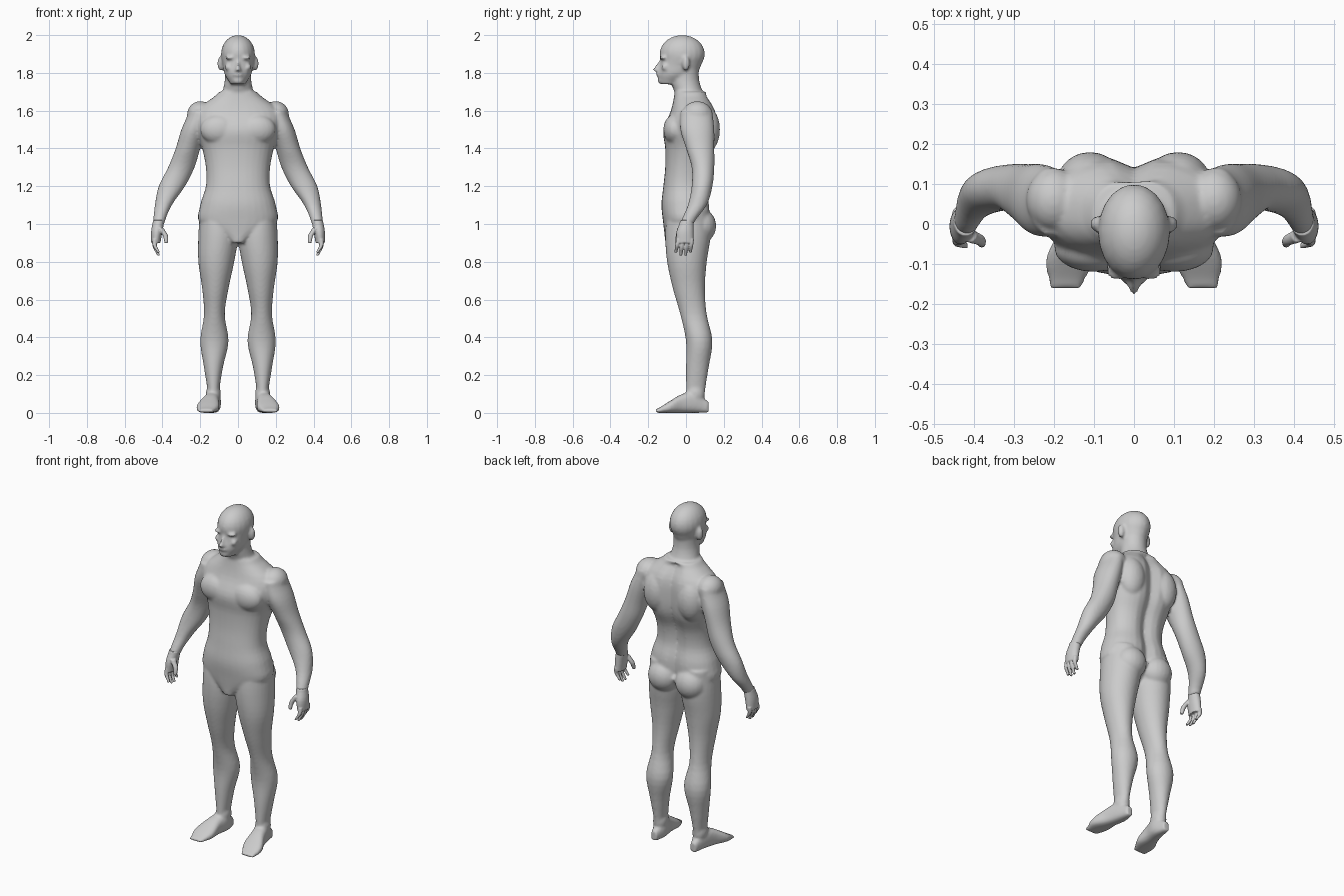
import bpy
import bmesh
from math import cos, sin, pi, exp, copysign
from mathutils import Matrix, Vector

cube = bpy.data.objects.get("Cube")
if cube:
    bpy.data.objects.remove(cube)

skin = bpy.data.materials.new("plain grey")
skin.use_nodes = True
skin.diffuse_color = (.6, .6, .6, 1)
skin.node_tree.nodes["Principled BSDF"].inputs["Base Color"].default_value = skin.diffuse_color


def blend(rows, steps=4):
    """Catmull-Rom blend between neighbouring section rows."""
    rows = [Vector(row) for row in rows]
    padded = [rows[0], *rows, rows[-1]]
    result = []
    for before, start, end, after in zip(padded, padded[1:], padded[2:], padded[3:]):
        leave, arrive = (end - before) / 2, (after - start) / 2
        for step in range(steps):
            t = step / steps
            rise = t * t * (3 - 2 * t)
            result.append(start.lerp(end, rise) + leave * t * (1 - t) ** 2
                          - arrive * t * t * (1 - t))
    return result + [rows[-1]], steps


def rounded(low, high, wave, power):
    """Point on one axis of a superellipse that fills low to high."""
    reach = copysign(abs(wave) ** (2 / power), wave)
    return (low + high) / 2 + (high - low) / 2 * reach


def loft(bm, rows, start, spacing, side=1, power=2, along_y=False, sides=32):
    """Skin evenly spaced sections, each given by its extents on two axes."""
    sections, steps = blend(rows)
    rings = []
    for index, (left, right, low, high) in enumerate(sections):
        along = start + spacing * index / steps
        ring = []
        for corner in range(sides):
            angle = 2 * pi * corner / sides
            x = rounded(left, right, cos(angle), power) * side
            other = rounded(low, high, sin(angle), power)
            ring.append(bm.verts.new((x, along, other) if along_y else (x, other, along)))
        rings.append(ring)
    for ring, following in zip(rings, rings[1:]):
        for corner in range(sides):
            bm.faces.new((ring[corner - 1], ring[corner], following[corner], following[corner - 1]))
    bm.faces.new(rings[0])
    bm.faces.new(rings[-1])
    return [vert for ring in rings for vert in ring]


def trunk(bm, rows, start, spacing, power=2):
    """Loft centred on the body, from rows of half width, front and back."""
    centred = [(-half, half, front, back) for half, front, back in rows]
    return loft(bm, centred, start, spacing, power=power)


def blob(bm, centre, radii, side=1):
    x, y, z = centre
    place = Matrix.Translation((x * side, y, z)) @ Matrix.Diagonal((*radii, 1))
    bmesh.ops.create_uvsphere(bm, u_segments=20, v_segments=14, radius=1, matrix=place)


def finger(bm, tip, base, radius, bend, side):
    """Tapered digit whose middle joint bows outward by bend."""
    tip, base = Vector(tip), Vector(base)
    middle = tip.lerp(base, .5) + Vector((bend, 0, 0))
    rows = [(point.x - size, point.x + size, point.y - size, point.y + size)
            for point, size in ((tip, radius * .7), (middle, radius), (base, radius * 1.2))]
    loft(bm, rows, tip.z, (base.z - tip.z) / 2, side, sides=16)


def finish(bm, name, voxel, rounds):
    """Fuse the overlapping volumes into one smooth skin."""
    bmesh.ops.recalc_face_normals(bm, faces=bm.faces)
    mesh = bpy.data.meshes.new(name)
    bm.to_mesh(mesh)
    bm.free()
    mesh.materials.append(skin)
    obj = bpy.data.objects.new(name, mesh)
    bpy.context.collection.objects.link(obj)
    fuse = obj.modifiers.new("fuse", 'REMESH')
    fuse.mode = 'VOXEL'
    fuse.voxel_size = voxel
    fuse.use_smooth_shade = True
    relax = obj.modifiers.new("relax", 'SMOOTH')
    relax.factor = .5
    relax.iterations = rounds


body = bmesh.new()

# Torso from crotch to collar, with a groove along the spine
torso = trunk(body, [
    (.04, -.11, .04), (.2, -.12, .12), (.2, -.13, .13), (.17, -.12, .11), (.17, -.11, .12),
    (.19, -.11, .16), (.22, -.12, .17), (.22, -.08, .16), (.1, -.06, .11)], .9, .1, power=2.3)
for vert in torso:
    if vert.co.y > 0 and 1 < vert.co.z < 1.7:
        vert.co.y -= .03 * exp(-(vert.co.x / .04) ** 2)

# Neck, jaw and skull
trunk(body, [(.09, -.05, .1), (.07, -.08, .07), (.07, -.07, .07)], 1.66, .1)
trunk(body, [(.04, -.14, -.04), (.07, -.15, .05), (.08, -.14, .08), (.09, -.13, .09)], 1.74, .05)
blob(body, (0, -.02, 1.9), (.09, .12, .1))

# Nose, lips and chin
trunk(body, [(.02, -.18, -.1), (.01, -.16, -.1), (.01, -.14, -.1)], 1.81, .03)
blob(body, (0, -.14, 1.79), (.03, .02, .01))
blob(body, (0, -.13, 1.76), (.03, .02, .02))

for side in (1, -1):
    # Brow, cheekbone and ear
    blob(body, (.04, -.12, 1.88), (.03, .02, .01), side)
    blob(body, (.05, -.11, 1.83), (.02, .02, .02), side)
    blob(body, (.09, 0, 1.85), (.02, .02, .04), side)

    # Chest, shoulder blade, shoulder cap and buttock
    blob(body, (.1, -.06, 1.5), (.1, .06, .08), side)
    blob(body, (.11, .11, 1.5), (.08, .07, .12), side)
    blob(body, (.2, .06, 1.58), (.07, .08, .07), side)
    blob(body, (.09, .08, .99), (.09, .08, .09), side)

    # Leg from ankle to hip
    loft(body, [
        (.1, .16, 0, .1), (.08, .18, 0, .12), (.05, .2, 0, .14), (.07, .18, -.03, .11),
        (.05, .19, -.07, .1), (.02, .21, -.1, .11), (0, .21, -.11, .13), (.02, .2, -.1, .12)],
        .1, .14, side)
    blob(body, (.13, .05, .1), (.04, .05, .06), side)

    # Foot from heel to toes
    loft(body, [
        (.11, .15, 0, .06), (.09, .17, 0, .11), (.1, .19, 0, .1), (.1, .22, 0, .06),
        (.13, .21, 0, .02)], .12, -.07, side, power=2.6, along_y=True)

    # Arm from wrist to shoulder
    loft(body, [
        (.39, .45, -.03, .04), (.35, .44, .01, .11), (.28, .42, .03, .14), (.23, .37, .03, .15),
        (.2, .33, 0, .15), (.17, .3, -.03, .15), (.15, .26, -.03, .14)], 1, .1, side)

finish(body, "body", .008, 5)

for name, side in (("left_hand", 1), ("right_hand", -1)):
    hand = bmesh.new()
    # Palm running into the wrist
    loft(hand, [(.41, .46, -.05, .04), (.4, .46, -.05, .04), (.39, .45, -.03, .04)], .9, .06, side)
    # Four fingers from front to back, the middle two longest
    for index in range(4):
        offset = index - 1.5
        tip = (.42, -.015 + offset * .026, .83 + offset ** 2 * .008)
        base = (.44, -.005 + offset * .023, .92)
        finger(hand, tip, base, .011, .01, side)
    # Thumb
    finger(hand, (.38, -.05, .9), (.41, -.03, .98), .014, -.01, side)
    finish(hand, name, .004, 3)
